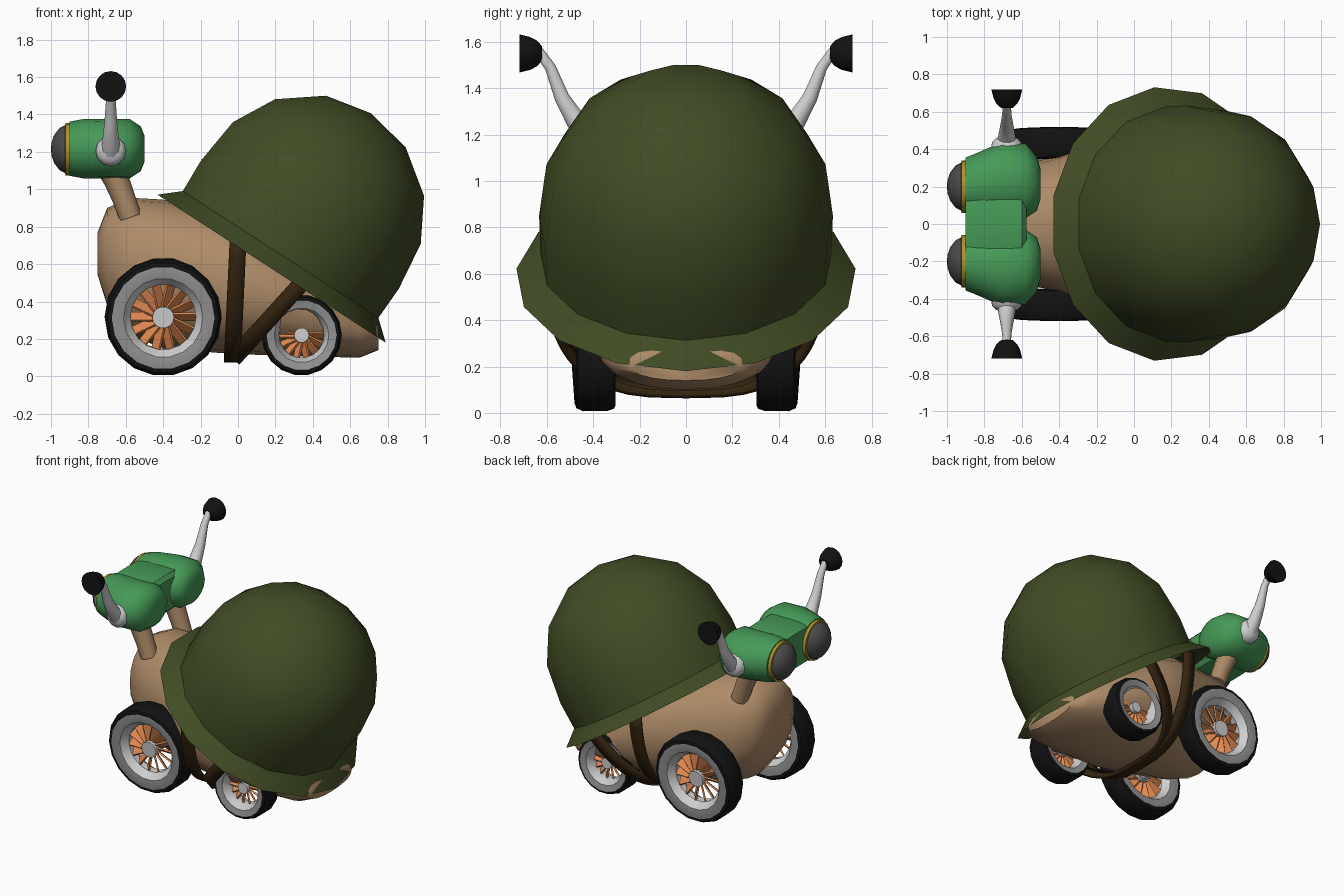
import bpy, bmesh, math
from mathutils import Vector, Matrix

if "Cube" in bpy.data.objects:
    bpy.data.objects.remove(bpy.data.objects["Cube"])

def material(name, rgb):
    m = bpy.data.materials.new(name)
    m.diffuse_color = (*rgb, 1)
    m.use_nodes = True
    m.node_tree.nodes["Principled BSDF"].inputs["Base Color"].default_value = m.diffuse_color
    return m

OLIVE = material("olive", (0.052, 0.072, 0.018))
TAN = material("tan", (0.42, 0.26, 0.14))
GREEN = material("green", (0.06, 0.32, 0.095))
BROWN = material("dark brown", (0.035, 0.018, 0.005))
LENS = material("dark grey", (0.07, 0.07, 0.07))
YELLOW = material("yellow", (0.45, 0.29, 0.025))
LIGHT = material("light grey", (0.62, 0.62, 0.62))
MID = material("mid grey", (0.29, 0.29, 0.29))
ORANGE = material("orange", (0.75, 0.25, 0.08))
BLACK = material("black", (0.006, 0.006, 0.006))
Z = Vector((0, 0, 1))

def finish(name, bm, mats, angle=40):
    bmesh.ops.remove_doubles(bm, verts=bm.verts, dist=0.0005)
    bmesh.ops.recalc_face_normals(bm, faces=bm.faces)
    me = bpy.data.meshes.new(name)
    bm.to_mesh(me)
    bm.free()
    ob = bpy.data.objects.new(name, me)
    bpy.context.collection.objects.link(ob)
    for m in mats:
        me.materials.append(m)
    bpy.ops.object.select_all(action='DESELECT')
    ob.select_set(True)
    bpy.context.view_layer.objects.active = ob
    bpy.ops.object.shade_smooth_by_angle(angle=math.radians(angle))
    return ob

def loft(name, rings, mats, caps=True, loop=False, bands=None, angle=40):
    """Skin closed rings; bands gives a material index for each strip."""
    bm = bmesh.new()
    vs = [[bm.verts.new(p) for p in r] for r in rings]
    n, k = len(rings[0]), len(rings)
    for i in range(k if loop else k - 1):
        a, b = vs[i], vs[(i + 1) % k]
        for j in range(n):
            f = bm.faces.new((a[j], a[(j + 1) % n], b[(j + 1) % n], b[j]))
            f.material_index = bands[i] if bands else 0
    if caps and not loop:
        bm.faces.new(vs[0])
        bm.faces.new(vs[-1])
    return finish(name, bm, mats, angle)

def lathe(name, profile, centre, axis, mats, seg=16, **kw):
    """Spin (radius, height) points round an axis."""
    q = Z.rotation_difference(Vector(axis))
    rings = [[Vector(centre) + q @ Vector((r * math.cos(2 * math.pi * j / seg),
                                           r * math.sin(2 * math.pi * j / seg), h))
              for j in range(seg)] for r, h in profile]
    return loft(name, rings, mats, **kw)

def tube(name, pts, radii, mat, seg=10):
    pts = [Vector(p) for p in pts]
    rings = []
    for i, p in enumerate(pts):
        t = pts[min(i + 1, len(pts) - 1)] - pts[max(i - 1, 0)]
        q = Z.rotation_difference(t)
        rings.append([p + q @ Vector((radii[i] * math.cos(2 * math.pi * j / seg),
                                      radii[i] * math.sin(2 * math.pi * j / seg), 0))
                      for j in range(seg)])
    return loft(name, rings, [mat])

def oval(x, yc, zc, ry, rz, power=1.0, seg=16):
    def p(v):
        return math.copysign(abs(v) ** power, v)
    return [Vector((x, yc + ry * p(math.cos(2 * math.pi * j / seg)),
                    zc + rz * p(math.sin(2 * math.pi * j / seg)))) for j in range(seg)]

# Helmet shell: tilted fifteen-sided dome with flared brim
lathe("helmet", [(0.735, 0), (0.63, 0.09), (0.637, 0.28), (0.605, 0.545),
                 (0.48, 0.77), (0.257, 0.934), (0, 0.986)],
      (0.173, 0, 0.58), (0.544, 0, 0.839), [OLIVE], seg=15, caps=False, angle=50)

# Body: stations of x, low z, high z, half width
stations = [(-0.75, 0.54, 0.77, 0.14), (-0.70, 0.38, 0.90, 0.25), (-0.58, 0.22, 0.955, 0.32),
            (-0.4, 0.15, 0.945, 0.365), (-0.1, 0.125, 0.90, 0.48), (0.1, 0.115, 0.82, 0.51),
            (0.4, 0.105, 0.58, 0.44), (0.65, 0.10, 0.40, 0.34), (0.75, 0.14, 0.27, 0.24)]
loft("body", [oval(x, 0, (a + b) / 2, w, (b - a) / 2, 0.9, 20) for x, a, b, w in stations],
     [TAN], angle=60)

# Chin straps looping from the brim under the body
def strap(name, top, bottom, wide):
    bm = bmesh.new()
    prev = None
    wide = Vector(wide).normalized() * 0.045
    for i in range(25):
        t = math.pi * i / 24
        c, s = math.cos(t), math.sin(t)
        y = 0.585 * math.copysign(abs(c) ** 0.65, c)
        p = Vector((top[0] + (bottom[0] - top[0]) * s, y, top[1] + (bottom[1] - top[1]) * s))
        pair = (bm.verts.new(p - wide), bm.verts.new(p + wide))
        if prev:
            bm.faces.new((prev[0], prev[1], pair[1], pair[0]))
        prev = pair
    ob = finish(name, bm, [BROWN])
    m = ob.modifiers.new("thickness", 'SOLIDIFY')
    m.thickness, m.offset = 0.022, 0

strap("front_strap", (0.0, 0.72), (-0.03, 0.085), (1, 0, 0))
strap("rear_strap", (0.36, 0.52), (-0.02, 0.1), (0.77, 0, -0.64))

# Wheels: tyre, two-sided rim, dish, pitched blades and hub
def wheel(name, x, y, z, radius, side, camber):
    k = radius / 0.313
    w = 0.085
    half = [(0.313, 0.05), (0.298, 0.078), (0.275, w), (0.212, w - 0.01), (0.175, 0.025)]
    prof = [(r * k, h) for r, h in half] + [(r * k, -h) for r, h in reversed(half)]
    bands = [0, 0, 1, 2, 2, 2, 1, 0, 0, 0]
    parts = [lathe(name + "_tyre_and_rim", prof, (0, 0, 0), (0, 1, 0), [BLACK, MID, LIGHT],
                   seg=18, loop=True, bands=bands, angle=30)]
    bm = bmesh.new()
    for i in range(14):
        m = (Matrix.Rotation(2 * math.pi * i / 14, 4, 'Y') @ Matrix.Translation((0.115 * k, 0, 0))
             @ Matrix.Rotation(math.radians(50), 4, 'X')
             @ Matrix.Diagonal((0.13 * k, 0.012, 0.062 * k, 1)))
        bmesh.ops.create_cube(bm, size=1, matrix=m)
    parts.append(finish(name + "_blades", bm, [ORANGE]))
    parts.append(lathe(name + "_hub", [(0.058 * k, -0.045), (0.058 * k, 0.045)],
                       (0, 0, 0), (0, 1, 0), [LIGHT], seg=14))
    for ob in parts:
        ob.matrix_world = (Matrix.Translation((x, side * y, z))
                           @ Matrix.Rotation(math.radians(-side * camber), 4, 'X'))

for side, tag in ((-1, "right"), (1, "left")):
    wheel("front_wheel_" + tag, -0.4, 0.415, 0.318, 0.313, side, 4)
    wheel("rear_wheel_" + tag, 0.34, 0.388, 0.22, 0.215, side, 0)
for name, x, z, r in (("front_axle", -0.4, 0.318, 0.045), ("rear_axle", 0.34, 0.22, 0.03)):
    lathe(name, [(r, -0.39), (r, 0.39)], (x, 0, z), (0, 1, 0), [LIGHT], seg=12)

# Head: twin goggle barrels, lenses, eye stalks and side mirrors
for s, tag in ((-1, "right"), (1, "left")):
    tube("eye_stalk_" + tag, [(-0.575, s * 0.2, 0.85), (-0.61, s * 0.2, 0.95),
                              (-0.65, s * 0.2, 1.05), (-0.69, s * 0.2, 1.14)],
         [0.06, 0.062, 0.068, 0.08], TAN)
    barrel = [(-0.9, 0.2, 0.155, 0.145), (-0.83, 0.212, 0.172, 0.158), (-0.7, 0.235, 0.205, 0.16),
              (-0.58, 0.23, 0.2, 0.16), (-0.52, 0.215, 0.145, 0.12), (-0.5, 0.215, 0.08, 0.07)]
    loft("goggle_barrel_" + tag, [oval(x, s * yc, 1.217, ry, rz) for x, yc, ry, rz in barrel],
         [GREEN], angle=45)
    lathe("lens_ring_" + tag, [(0.14, -0.01), (0.14, 0.022), (0.125, 0.025)],
          (-0.9, s * 0.2, 1.215), (-1, 0, 0), [YELLOW], seg=20)
    lathe("lens_" + tag, [(0.13, 0.0), (0.128, 0.025), (0.112, 0.055), (0.075, 0.083),
                          (0.035, 0.097), (0, 0.1)],
          (-0.9, s * 0.2, 1.215), (-1, 0, 0), [LENS], seg=20)
    lathe("mirror_mount_" + tag, [(0.085, -0.04), (0.08, 0.015), (0.055, 0.04), (0, 0.05)],
          (-0.68, s * 0.42, 1.205), (0, s, 0), [LIGHT], seg=12)
    tube("mirror_arm_" + tag, [(-0.68, s * 0.42, 1.2), (-0.68, s * 0.475, 1.26),
                               (-0.68, s * 0.535, 1.36), (-0.68, s * 0.585, 1.49),
                               (-0.68, s * 0.635, 1.56)],
         [0.055, 0.045, 0.034, 0.025, 0.022], LIGHT)
    lathe("mirror_cup_" + tag, [(0.03, 0.0), (0.055, 0.022), (0.07, 0.05), (0.082, 0.098)],
          (-0.68, s * 0.62, 1.55), (0, s, 0), [BLACK], seg=16)

# Bridge joining the two barrels
bridge = [(-0.9, 0.125), (-0.83, 0.138), (-0.6, 0.138), (-0.575, 0.11)]
loft("goggle_bridge", [oval(x, 0, 1.217, 0.2, h, 0.35, 16) for x, h in bridge], [GREEN])
